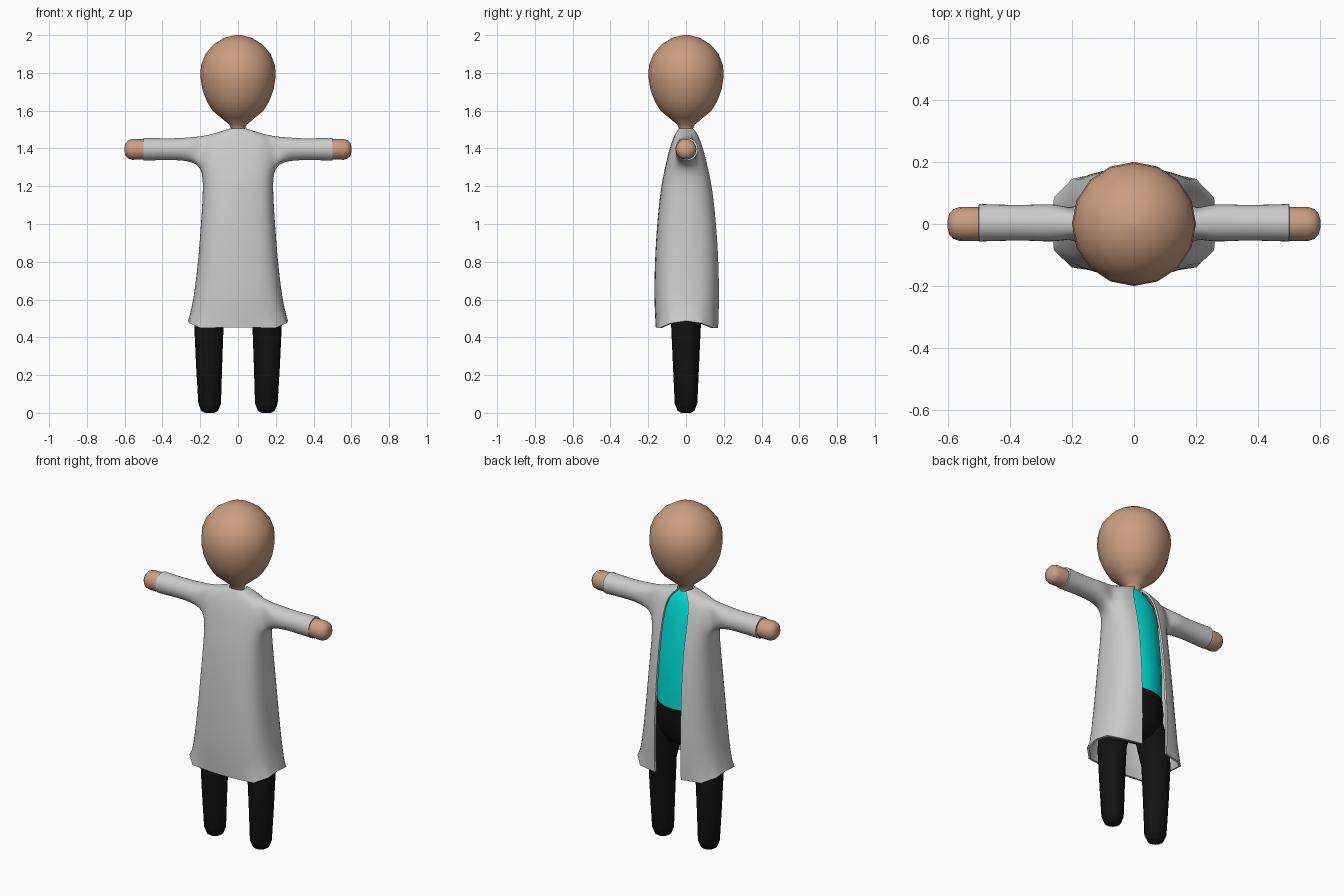
import bpy, bmesh, math
from mathutils import Vector

if "Cube" in bpy.data.objects:
    bpy.data.objects.remove(bpy.data.objects["Cube"])


def material(name, rgb):
    m = bpy.data.materials.new(name)
    m.diffuse_color = (*rgb, 1)
    m.use_nodes = True
    m.node_tree.nodes["Principled BSDF"].inputs["Base Color"].default_value = m.diffuse_color
    return m


SKIN = material("skin", (0.60, 0.34, 0.22))
TEAL = material("teal", (0.0, 0.75, 0.70))
BLACK = material("black", (0.006, 0.006, 0.006))


def finish(name, bm, mat=None, mods=(), angle=50):
    me = bpy.data.meshes.new(name)
    bm.to_mesh(me)
    bm.free()
    ob = bpy.data.objects.new(name, me)
    bpy.context.collection.objects.link(ob)
    if mat:
        me.materials.append(mat)
    for kind, props in mods:
        m = ob.modifiers.new(kind.lower(), kind)
        for k, v in props.items():
            setattr(m, k, v)
    bpy.ops.object.select_all(action='DESELECT')
    ob.select_set(True)
    bpy.context.view_layer.objects.active = ob
    bpy.ops.object.convert(target='MESH')
    bpy.ops.object.shade_smooth_by_angle(angle=math.radians(angle))
    return ob


def loft(name, rings, mat, n=16, along_x=False, mods=()):
    """Closed tube through rings of (position, offset, radius a, radius b)."""
    bm = bmesh.new()
    loops = []
    for pos, off, a, b in rings:
        loop = []
        for i in range(n):
            t = 2 * math.pi * i / n
            u, v = a * math.cos(t), b * math.sin(t)
            loop.append(bm.verts.new((pos, u, off + v) if along_x else (off + u, v, pos)))
        loops.append(loop)
    for lo, hi in zip(loops, loops[1:]):
        for i in range(n):
            bm.faces.new((lo[i], lo[(i + 1) % n], hi[(i + 1) % n], hi[i]))
    bm.faces.new(loops[0])
    bm.faces.new(loops[-1])
    bmesh.ops.recalc_face_normals(bm, faces=bm.faces)
    return finish(name, bm, mat, mods)


MIRROR = ('MIRROR', {})

# Head tapering into the neck
head = [(1.44, .035), (1.50, .035), (1.525, .045), (1.56, .087), (1.60, .135), (1.65, .165),
        (1.71, .188), (1.78, .2), (1.84, .196), (1.90, .173), (1.95, .13), (1.985, .075), (2.0, .015)]
loft("head", [(z, 0, r, r) for z, r in head], SKIN)

# Shirt
shirt = [(.83, .165, .13), (1.0, .162, .13), (1.2, .155, .108), (1.33, .15, .085),
         (1.42, .13, .066), (1.46, .09, .052), (1.495, .035, .033)]
loft("shirt", [(z, 0, a, b) for z, a, b in shirt], TEAL, 20)

# Trousers: hips and mirrored legs
hips = [(.585, .06, .04), (.61, .13, .085), (.68, .18, .115), (.76, .178, .125), (.832, .166, .131)]
loft("trouser_hips", [(z, 0, a, b) for z, a, b in hips], BLACK, 20)
leg = [(0, .15, .025, .025), (.012, .15, .045, .045), (.05, .15, .06, .06), (.25, .153, .069, .069),
       (.47, .154, .078, .079), (.62, .125, .09, .088), (.72, .1, .075, .08)]
loft("trouser_legs", leg, BLACK, mods=[MIRROR])

# Arms ending in rounded hands
arm = [(.1, .05), (.3, .047), (.5, .054), (.56, .055), (.582, .048), (.595, .033), (.6, .015)]
loft("arms_and_hands", [(x, 1.395, r, r) for x, r in arm], SKIN, along_x=True, mods=[MIRROR])

# Coat cage, right half: columns run from the back opening round to the front middle
bm = bmesh.new()
crease = bm.verts.layers.float.new("crease_vert")
COLS = [(0, 1), (.77, .88), (.98, .45), (1, 0), (.98, -.45), (.77, -.88), (0, -1)]
hem = [(.085, .17, .45), (.2, .145, .45), (.258, .085, .475), (.265, 0, .487),
       (.258, -.085, .475), (.2, -.14, .45), (0, -.17, .452)]
rings = [(.60, .236, .176, .085), (.80, .212, .172, .085), (1.0, .197, .16, .082),
         (1.2, .184, .138, .08), (1.30, .192, .115, .08), (1.39, .20, .094, .078),
         (1.465, .17, .068, .065), (1.505, .045, .04, .02)]
grid = [[bm.verts.new(p) for p in hem]]
for v in grid[0][:6]:
    v[crease] = 1.0
for r, (z, ax, ay, opening) in enumerate(rings):
    row = []
    for c, (u, w) in enumerate(COLS):
        if r == 5 and c == 3:
            row.append(None)        # middle of the arm hole
            continue
        row.append(bm.verts.new((opening if c == 0 else u * ax, w * ay, z)))
    grid.append(row)


def bridge(lo, hi, closed=False):
    n = len(lo)
    for i in range(n if closed else n - 1):
        q = (lo[i], hi[i], hi[(i + 1) % n], lo[(i + 1) % n])
        if None not in q:
            bm.faces.new(q)


for lo, hi in zip(grid, grid[1:]):
    bridge(lo, hi)

# Sleeve pulled out of the arm hole
a, b, c = grid[5], grid[6], grid[7]
loop = [a[2], a[3], a[4], b[4], c[4], c[3], c[2], b[2]]
for x, rad in [(.25, .070), (.33, .063), (.42, .064), (.5, .067)]:
    nxt = []
    for j in range(8):
        t = -math.pi / 4 * (j + 1)
        nxt.append(bm.verts.new((x, .004 + rad * math.cos(t), 1.396 + rad * math.sin(t))))
    bridge(loop, nxt, True)
    loop = nxt

finish("coat", bm, None, [
    ('MIRROR', {"use_clip": True}),
    ('SUBSURF', {"levels": 2, "render_levels": 2}),
    ('SOLIDIFY', {"thickness": .012, "offset": -1}),
], angle=40)
